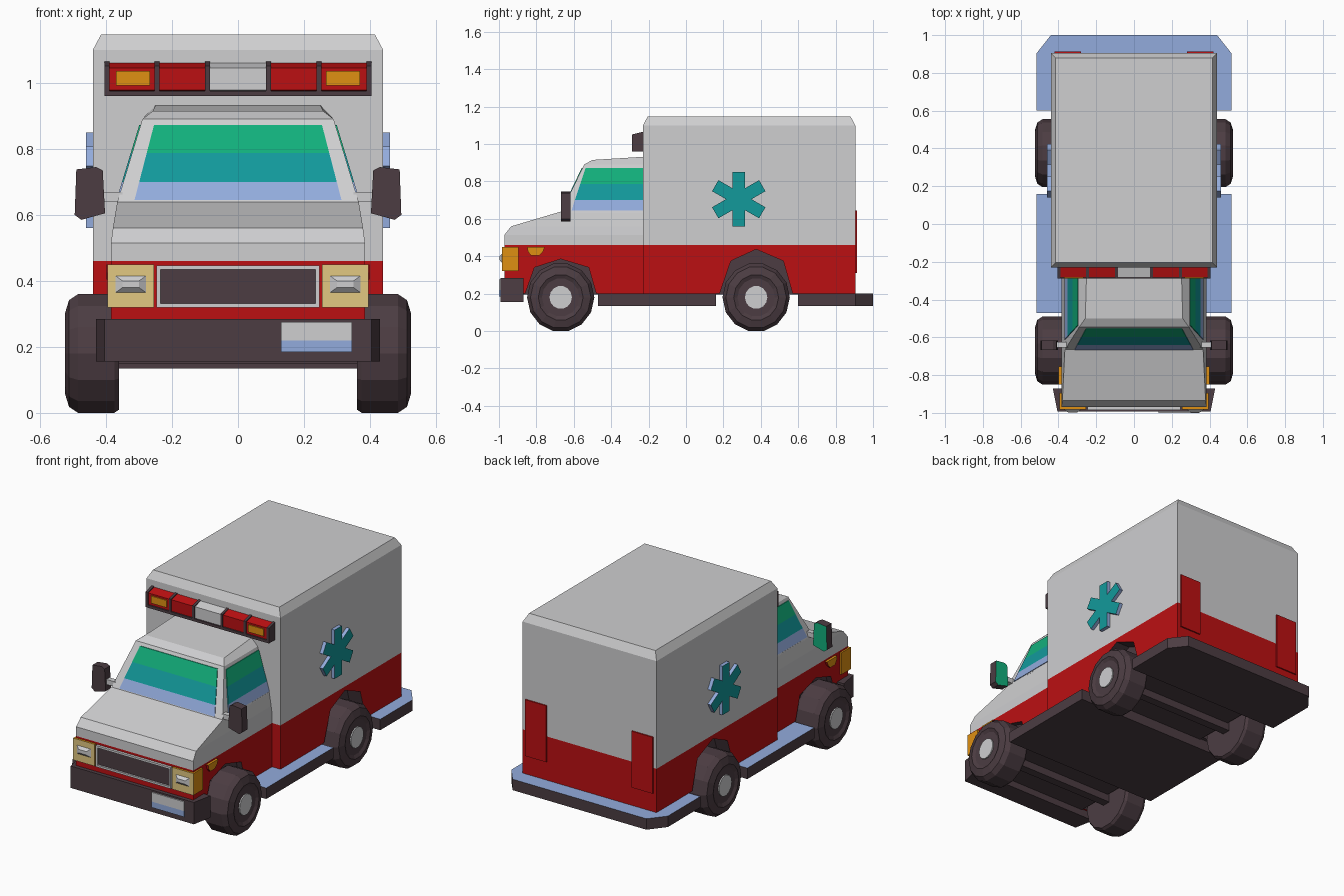
import bpy, bmesh, math

if "Cube" in bpy.data.objects:
    bpy.data.objects.remove(bpy.data.objects["Cube"])

COLOURS = {
    "light_grey": (0.62, 0.62, 0.63), "red": (0.50, 0.005, 0.006),
    "dark_rubber": (0.072, 0.046, 0.055), "pale_blue": (0.29, 0.41, 0.72),
    "teal": (0.006, 0.32, 0.33), "green": (0.006, 0.43, 0.20),
    "orange": (0.74, 0.28, 0.006), "tan": (0.76, 0.58, 0.22),
}
MATS = {}
for n, c in COLOURS.items():
    MATS[n] = bpy.data.materials.new(n)
    MATS[n].diffuse_color = (*c, 1)


def loft(name, rings, rule):
    """Skin a list of vertex rings, cap both ends, colour by name or by rule(centre, normal)."""
    bm = bmesh.new()
    rows = [[bm.verts.new(p) for p in r] for r in rings]
    n = len(rows[0])
    for a, b in zip(rows, rows[1:]):
        for i in range(n):
            bm.faces.new((a[i], a[(i + 1) % n], b[(i + 1) % n], b[i]))
    bm.faces.new(rows[0][::-1])
    bm.faces.new(rows[-1])
    bmesh.ops.recalc_face_normals(bm, faces=bm.faces[:])
    bm.normal_update()
    used = []
    for f in bm.faces:
        m = rule if isinstance(rule, str) else rule(f.calc_center_median(), f.normal)
        if m not in used:
            used.append(m)
        f.material_index = used.index(m)
    me = bpy.data.meshes.new(name)
    bm.to_mesh(me)
    bm.free()
    for m in used:
        me.materials.append(MATS[m])
    ob = bpy.data.objects.new(name, me)
    bpy.context.collection.objects.link(ob)
    return ob


def prism(name, pts, axis, a, b, rule):
    place = {"x": lambda p, t: (t, p[0], p[1]), "y": lambda p, t: (p[0], t, p[1]),
             "z": lambda p, t: (p[0], p[1], t)}[axis]
    return loft(name, [[place(p, t) for p in pts] for t in (a, b)], rule)


def box(name, x0, x1, y0, y1, z0, z1, rule):
    return prism(name, [(x0, y0), (x1, y0), (x1, y1), (x0, y1)], "z", z0, z1, rule)


def deck(x, yf, yb, zf, zb=None, xb=None):
    """Horizontal four-point ring, symmetric in x."""
    zb, xb = zb or zf, xb or x
    return [(-x, yf, zf), (x, yf, zf), (xb, yb, zb), (-xb, yb, zb)]


def arch_rule(c, n):
    return "dark_rubber" if abs(n.x) < 0.5 and n.z < 0.5 and -0.9 < c.y < 0.6 and abs(c.y + 0.23) > 0.02 else "red"


# Lower red bodywork with wheel arches
prism("cab_lower", [(-0.97, 0.2), (-0.86, 0.2), (-0.81, 0.34), (-0.67, 0.385), (-0.52, 0.34),
                    (-0.48, 0.2), (-0.23, 0.2), (-0.23, 0.46), (-0.97, 0.46)], "x", -0.385, 0.385, arch_rule)
prism("box_lower", [(-0.23, 0.2), (0.18, 0.2), (0.24, 0.375), (0.375, 0.437), (0.52, 0.375),
                    (0.57, 0.2), (0.905, 0.2), (0.905, 0.46), (-0.23, 0.46)], "x", -0.44, 0.44, arch_rule)
box("chassis_core", -0.35, 0.35, -0.94, 0.88, 0.195, 0.45, "dark_rubber")

# Patient box, hood and cab
loft("box_upper", [deck(0.44, -0.23, 0.905, 0.46), deck(0.44, -0.23, 0.905, 1.10),
                   deck(0.415, -0.205, 0.88, 1.147)], "light_grey")
loft("hood", [deck(0.385, -0.97, -0.23, 0.46), deck(0.385, -0.97, -0.23, 0.515),
              deck(0.379, -0.935, -0.23, 0.56), deck(0.366, -0.665, -0.23, 0.64)], "light_grey")
loft("cab_roof", [deck(0.367, -0.668, -0.225, 0.635), deck(0.29, -0.545, -0.225, 0.89),
                  deck(0.258, -0.50, -0.225, 0.915, 0.932, 0.25)], "light_grey")


# Banded windows
def glass(c, n):
    return "pale_blue" if c.z < 0.70 else "teal" if c.z < 0.787 else "green"


LEVELS = (0.645, 0.70, 0.787, 0.872)
rings = []
for z in LEVELS:
    y, x = -0.665 + (z - 0.64) * 0.48, 0.315 - (z - 0.64) * 0.26
    rings.append([(-x, y - 0.004, z), (x, y - 0.004, z), (x, y + 0.004, z), (-x, y + 0.004, z)])
loft("windshield", rings, glass)
for s in (1, -1):
    rings = []
    for z in LEVELS:
        x, yf = 0.366 - (z - 0.64) * 0.304, -0.612 + (z - 0.645) * 0.33
        rings.append([(s * (x + d), y, z) for d, y in ((0.004, yf), (0.004, -0.231), (-0.004, -0.231), (-0.004, yf))])
    loft("side_window", rings, glass)


# Running boards and bumpers
def step_rule(c, n):
    return "pale_blue" if n.z > 0.5 else "dark_rubber"


box("running_board", -0.515, 0.515, -0.47, 0.16, 0.135, 0.2, step_rule)
prism("rear_step", [(-0.515, 0.6), (0.515, 0.6), (0.515, 0.905), (0.44, 1), (-0.44, 1), (-0.515, 0.905)],
      "z", 0.135, 0.2, step_rule)
loft("front_bumper", [[(-x, y, 0.155), (x, y, 0.155), (x, y, 0.285), (-x, y, 0.285)]
                      for x, y in ((0.43, -0.87), (0.405, -0.993))], "dark_rubber")
box("plate_upper", 0.13, 0.345, -1.0, -0.992, 0.22, 0.275, "light_grey")
box("plate_lower", 0.13, 0.345, -1.0, -0.992, 0.185, 0.22, "pale_blue")

# Grille
box("grille_panel", -0.24, 0.24, -0.974, -0.96, 0.325, 0.44, "dark_rubber")
for z in (0.32, 0.435):
    box("grille_rail", -0.247, 0.247, -0.985, -0.965, z, z + 0.012, "light_grey")
for x in (-0.247, 0.235):
    box("grille_post", x, x + 0.012, -0.985, -0.965, 0.32, 0.447, "light_grey")


# Wheels
def wheel(s, cy):
    sides, cz = 14, 0.18
    prof = [(0.36, 0.13), (0.36, 0.17), (0.375, 0.18), (0.485, 0.18), (0.512, 0.162),
            (0.525, 0.12), (0.515, 0.10), (0.515, 0.06), (0.522, 0.06)]
    rings = [[(s * x, cy + r * math.sin((i + 0.5) * math.tau / sides),
               cz + r * 1.0257 * math.cos((i + 0.5) * math.tau / sides))
              for i in range(sides)] for x, r in prof]
    loft("wheel", rings, lambda c, n: "light_grey" if abs(c.x) > 0.514 and
         math.hypot(c.y - cy, c.z - cz) < 0.065 else "dark_rubber")


for cy in (-0.67, 0.375):
    box("axle", -0.37, 0.37, cy - 0.025, cy + 0.025, 0.15, 0.2, "dark_rubber")
    for s in (1, -1):
        wheel(s, cy)

# Six-armed star outline
star, w = [], 0.034
for k in range(6):
    a = k * math.pi / 3
    u, v = (math.sin(a), math.cos(a)), (math.cos(a), -math.sin(a))
    for t in (-w, w):
        star.append((0.282 + 0.145 * u[0] + t * v[0], 0.705 + 0.145 * u[1] + t * v[1]))
    star.append((0.282 + 2 * w * math.sin(a + math.pi / 6), 0.705 + 2 * w * math.cos(a + math.pi / 6)))


# Light bar segments share one side profile
def bar(name, x0, x1, d, mat):
    prism(name, [(-0.225, 0.968 - d), (-0.283 - d, 0.978 - d), (-0.283 - d, 1.046 + d), (-0.225, 1.062 + d)],
          "x", x0, x1, mat)


bar("light_bar_centre", -0.09, 0.09, 0, "light_grey")
box("light_bar_base", -0.405, 0.405, -0.288, -0.225, 0.96, 0.976, "dark_rubber")

# Parts repeated on both sides
for s in (1, -1):
    prism("side_star", star, "x", s * 0.435, s * 0.461, lambda c, n: "teal" if abs(n.x) > 0.5 else "pale_blue")
    # light bar lamps
    for x in (0.085, 0.238, 0.39):
        bar("light_bar_divider", s * x, s * (x + 0.015), 0.005, "dark_rubber")
    for x0, x1 in ((0.1, 0.238), (0.253, 0.39)):
        bar("light_bar_lamp", s * x0, s * x1, 0, "red")
    box("amber_lamp", s * 0.267, s * 0.37, -0.289, -0.28, 0.993, 1.036, "orange")
    # headlight with wraparound indicator and lens
    box("headlight", s * 0.255, s * 0.395, -0.983, -0.895, 0.32, 0.45,
        lambda c, n: "tan" if n.y < -0.5 else "orange")
    loft("headlight_lens", [[(s * (0.325 + a * w), y, 0.39 + b * h) for a, b in ((-1, -1), (1, -1), (1, 1), (-1, 1))]
                            for w, h, y in ((0.047, 0.026, -0.982), (0.025, 0.01, -0.997))], "light_grey")
    prism("side_marker", [(-0.85, 0.45), (-0.755, 0.45), (-0.765, 0.425), (-0.785, 0.405), (-0.83, 0.405),
                          (-0.845, 0.425)], "x", s * 0.38, s * 0.399,
          lambda c, n: "orange" if abs(n.x) > 0.5 or n.z > 0.5 else "red")
    # door mirror
    prism("door_mirror", [(s * x, z) for x, z in ((0.403, 0.605), (0.41, 0.735), (0.43, 0.745), (0.49, 0.738),
                                                  (0.495, 0.6), (0.475, 0.585))], "y", -0.667, -0.617,
          lambda c, n: "green" if n.y > 0.5 else "dark_rubber")
    box("mirror_arm", s * 0.35, s * 0.412, -0.655, -0.625, 0.64, 0.67, "light_grey")
    # tail lamp
    box("tail_lamp", s * 0.28, s * 0.42, 0.9, 0.913, 0.31, 0.645, "red")

for m in bpy.data.materials:
    if m.users and not m.is_grease_pencil:
        m.use_nodes = True
        m.node_tree.nodes["Principled BSDF"].inputs["Base Color"].default_value = m.diffuse_color
